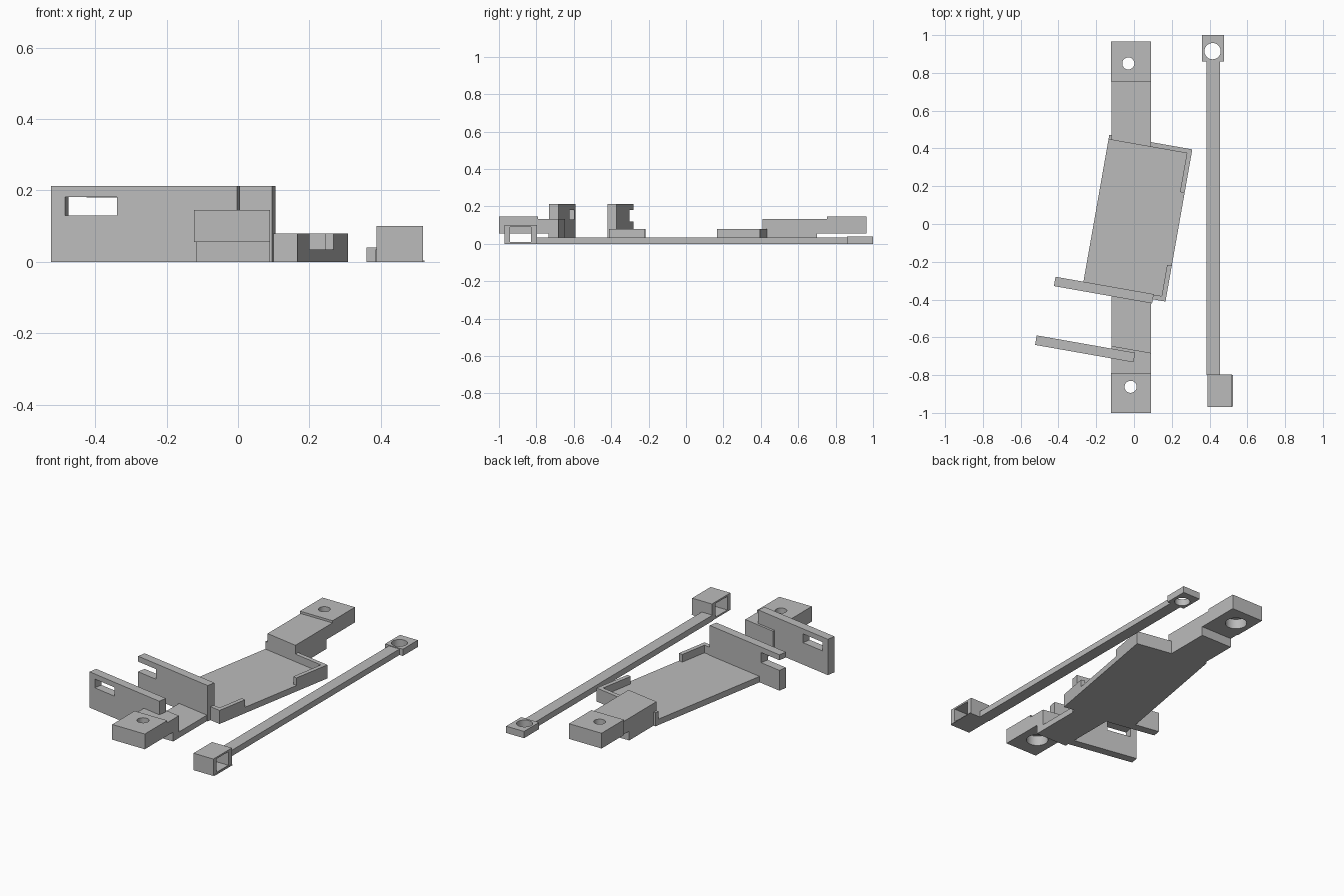
import bpy, bmesh, math
from mathutils import Vector

cube = bpy.data.objects.get("Cube")
if cube:
    bpy.data.objects.remove(cube, do_unlink=True)

grey = bpy.data.materials.new("light grey")
grey.use_nodes = True
COLOUR = (0.5, 0.5, 0.5, 1)
grey.diffuse_color = COLOUR
grey.node_tree.nodes["Principled BSDF"].inputs["Base Color"].default_value = COLOUR

# Tray frame: turned clockwise about its own centre
TURN = math.radians(-10)
CX, CY = 0.018, 0.031


def turned(u, v):
    return (CX + u * math.cos(TURN) - v * math.sin(TURN),
            CY + u * math.sin(TURN) + v * math.cos(TURN))


def slant_y(x, v):
    """y on the tray line v at a given x"""
    return CY + (v + (x - CX) * math.sin(TURN)) / math.cos(TURN)


def prism(name, outline, z0, z1):
    bm = bmesh.new()
    base = bm.faces.new([bm.verts.new((x, y, z0)) for x, y in outline])
    top = bmesh.ops.extrude_face_region(bm, geom=[base])["geom"]
    verts = [g for g in top if isinstance(g, bmesh.types.BMVert)]
    bmesh.ops.translate(bm, verts=verts, vec=(0, 0, z1 - z0))
    bmesh.ops.recalc_face_normals(bm, faces=bm.faces)
    mesh = bpy.data.meshes.new(name)
    bm.to_mesh(mesh)
    bm.free()
    mesh.materials.append(grey)
    obj = bpy.data.objects.new(name, mesh)
    bpy.context.collection.objects.link(obj)
    return obj


def rect(x0, x1, y0, y1):
    return [(x0, y0), (x1, y0), (x1, y1), (x0, y1)]


def box(name, x0, x1, y0, y1, z0, z1):
    return prism(name, rect(x0, x1, y0, y1), z0, z1)


def tray_box(name, u0, u1, v0, v1, z0, z1):
    return prism(name, [turned(u, v) for u, v in rect(u0, u1, v0, v1)], z0, z1)


def disc(x, y, r, z0, z1, n=48):
    ring = [(x + r * math.cos(math.tau * i / n), y + r * math.sin(math.tau * i / n))
            for i in range(n)]
    return prism("hole_cutter", ring, z0, z1)


def cut(obj, *cutters):
    for c in cutters:
        c.hide_render = True
        mod = obj.modifiers.new("cut", "BOOLEAN")
        mod.operation, mod.solver, mod.object = "DIFFERENCE", "EXACT", c
        bpy.context.view_layer.objects.active = obj
        bpy.ops.object.modifier_apply(modifier=mod.name)
        bpy.data.objects.remove(c, do_unlink=True)


def smooth(obj):
    bpy.ops.object.select_all(action="DESELECT")
    obj.select_set(True)
    bpy.context.view_layer.objects.active = obj
    bpy.ops.object.shade_smooth_by_angle(angle=math.radians(30))


# Tray floor and its corner lips
U, V, LIP, FLOOR, RIM = 0.223, 0.409, 0.025, 0.035, 0.08
tray_box("tray_floor", -U, U, -V, V, 0, FLOOR)
tray_box("rear_lip", -U, U - LIP, V - LIP, V, FLOOR, RIM)
tray_box("rear_side_lip", U - LIP, U, 0.175, V, FLOOR, RIM)
tray_box("front_side_lip", U - LIP, U, -V, -0.216, FLOOR, RIM)
tray_box("front_lip", 0.155, U - LIP, -V, -V + LIP, FLOOR, RIM)

# Two slotted upright walls
WALL = 0.212
inner = tray_box("inner_wall", -0.373, 0.155, -0.431, -0.381, 0, WALL)
cut(inner, tray_box("slot_cutter", -0.5, -0.235, -0.5, -0.3, 0.12, 0.18))
outer = tray_box("outer_wall", -0.417, 0.112, -0.755, -0.704, 0, WALL)
cut(outer, tray_box("slot_cutter", -0.377, -0.229, -0.8, -0.65, 0.13, 0.182))

# Arms: legs with slanted ends against the tray, overhanging bored pads
L, R = -0.118, 0.09
ARM, UNDER, PAD = 0.132, 0.055, 0.145


def slanted(name, y, v, z0, z1):
    ends = [(L, y), (R, y), (R, slant_y(R, v)), (L, slant_y(L, v))]
    prism(name, ends, z0, z1)


slanted("front_bridge", -0.735, -V, 0, FLOOR)
slanted("front_leg", -0.735, -0.69, FLOOR, ARM)
slanted("rear_leg", 0.70, V - LIP, 0, ARM)
box("front_neck", L, R, -0.79, -0.735, UNDER, ARM)
box("rear_neck", L, R, 0.70, 0.755, UNDER, ARM)

for name, y0, y1, hx, hy in (("front_pad", -1.0, -0.79, -0.018, -0.862),
                             ("rear_pad", 0.755, 0.965, -0.03, 0.85)):
    pad = box(name, L - 0.005, R, y0, y1, UNDER, PAD)
    cut(pad, disc(hx, hy, 0.032, 0, 0.3), disc(hx, hy, 0.06, 0, 0.115))
    smooth(pad)

# Separate rod with ring tab and square sleeve
box("rod", 0.385, 0.455, -0.80, 0.86, 0, 0.035)
tab = box("rod_tab", 0.36, 0.477, 0.86, 1.0, 0, 0.04)
cut(tab, disc(0.416, 0.915, 0.043, -0.1, 0.1))
smooth(tab)
sleeve = box("rod_sleeve", 0.388, 0.518, -0.97, -0.797, 0, 0.10)
cut(sleeve, box("sleeve_cutter", 0.3, 0.6, -0.94, -0.83, 0.01, 0.09))
box("sleeve_foot", 0.518, 0.523, -0.965, -0.80, 0, 0.004)
